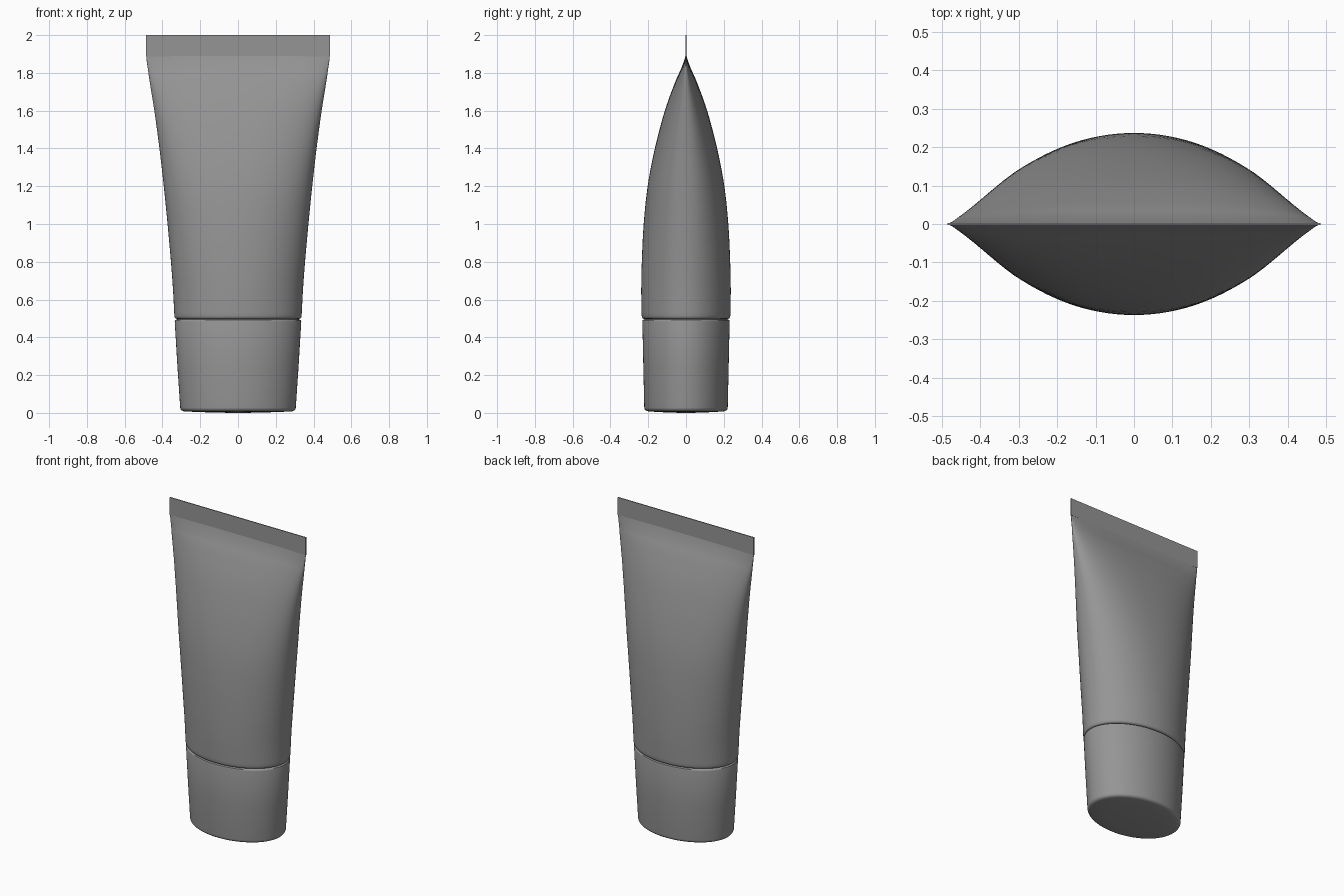
import bpy, bmesh, math

cube = bpy.data.objects.get("Cube")
if cube:
    bpy.data.objects.remove(cube, do_unlink=True)

SIDES = 96

grey = bpy.data.materials.new("plain_grey")
grey.use_nodes = True
grey.diffuse_color = (0.3, 0.3, 0.3, 1)
grey.node_tree.nodes["Principled BSDF"].inputs["Base Color"].default_value = (0.3, 0.3, 0.3, 1)


def smooth_stations(keys, steps):
    """Catmull-Rom interpolation through the key sections."""
    pts = [keys[0]] + keys + [keys[-1]]
    out = []
    for a, b, c, d in zip(pts, pts[1:], pts[2:], pts[3:]):
        for i in range(steps):
            t = i / steps
            out.append(tuple(
                0.5 * (2 * q + (r - p) * t + (2 * p - 5 * q + 4 * r - s) * t ** 2
                       + (3 * q - p - 3 * r + s) * t ** 3)
                for p, q, r, s in zip(a, b, c, d)))
    return out + [keys[-1]]


def section(z, rx, ry, power):
    """Superellipse ring of points."""
    ring = []
    for i in range(SIDES):
        a = 2 * math.pi * i / SIDES
        c, s = math.cos(a), math.sin(a)
        ring.append((math.copysign(abs(c) ** (2 / power), c) * rx,
                     math.copysign(abs(s) ** (2 / power), s) * ry, z))
    return ring


def finish(name, bm, angle=50):
    bmesh.ops.recalc_face_normals(bm, faces=bm.faces)
    mesh = bpy.data.meshes.new(name)
    bm.to_mesh(mesh)
    bm.free()
    mesh.materials.append(grey)
    obj = bpy.data.objects.new(name, mesh)
    bpy.context.collection.objects.link(obj)
    bpy.ops.object.select_all(action='DESELECT')
    obj.select_set(True)
    bpy.context.view_layer.objects.active = obj
    bpy.ops.object.shade_smooth_by_angle(angle=math.radians(angle))
    return obj


def loft(name, stations):
    """Skin a stack of sections and close both ends."""
    bm = bmesh.new()
    rings = [[bm.verts.new(p) for p in section(*st)] for st in stations]
    for low, high in zip(rings, rings[1:]):
        for i in range(SIDES):
            j = (i + 1) % SIDES
            bm.faces.new((low[i], low[j], high[j], high[i]))
    bm.faces.new(rings[0][::-1])
    bm.faces.new(rings[-1])
    return finish(name, bm)


# Squeezed tube: oval at the shoulder, flattening to the seal (z, rx, ry, power)
body_keys = [
    (0.515, 0.337, 0.235, 2.0), (0.65, 0.344, 0.237, 2.0), (0.8, 0.355, 0.234, 2.05),
    (1.0, 0.373, 0.224, 2.1), (1.2, 0.393, 0.203, 2.2), (1.4, 0.416, 0.165, 2.3),
    (1.6, 0.443, 0.112, 2.4), (1.75, 0.467, 0.058, 2.5), (1.82, 0.477, 0.027, 2.6),
    (1.86, 0.483, 0.012, 2.8), (1.89, 0.486, 0.003, 3.0)]
shoulder = [(0.497, 0.322, 0.220, 2.0), (0.500, 0.331, 0.229, 2.0), (0.506, 0.335, 0.233, 2.0)]
loft("tube_body", shoulder + smooth_stations(body_keys, 5))

# Tapered cap with rounded rims and a slightly domed base
cap = [(0.0, 0.04, 0.03, 2.0), (0.004, 0.20, 0.14, 2.0), (0.008, 0.285, 0.2, 2.0)]
fillet = 0.02
for k in range(1, 7):
    a = math.pi / 2 * k / 6
    inset = fillet * (1 - math.sin(a))
    cap.append((0.009 + fillet * (1 - math.cos(a)), 0.306 - inset, 0.221 - inset, 2.0))
cap += [(0.25, 0.321, 0.226, 2.0), (0.484, 0.335, 0.231, 2.0),
        (0.491, 0.333, 0.229, 2.0), (0.495, 0.324, 0.220, 2.0)]
loft("cap", cap)

# Neck closing the groove between cap and tube
loft("neck", [(0.48, 0.322, 0.219, 2.0), (0.515, 0.322, 0.219, 2.0)])

# Flat crimped seal
bm = bmesh.new()
bmesh.ops.create_cube(bm, size=1)
for v in bm.verts:
    v.co = (v.co.x * 0.972, v.co.y * 0.006, 1.943 + v.co.z * 0.114)
finish("crimped_seal", bm, 30)
